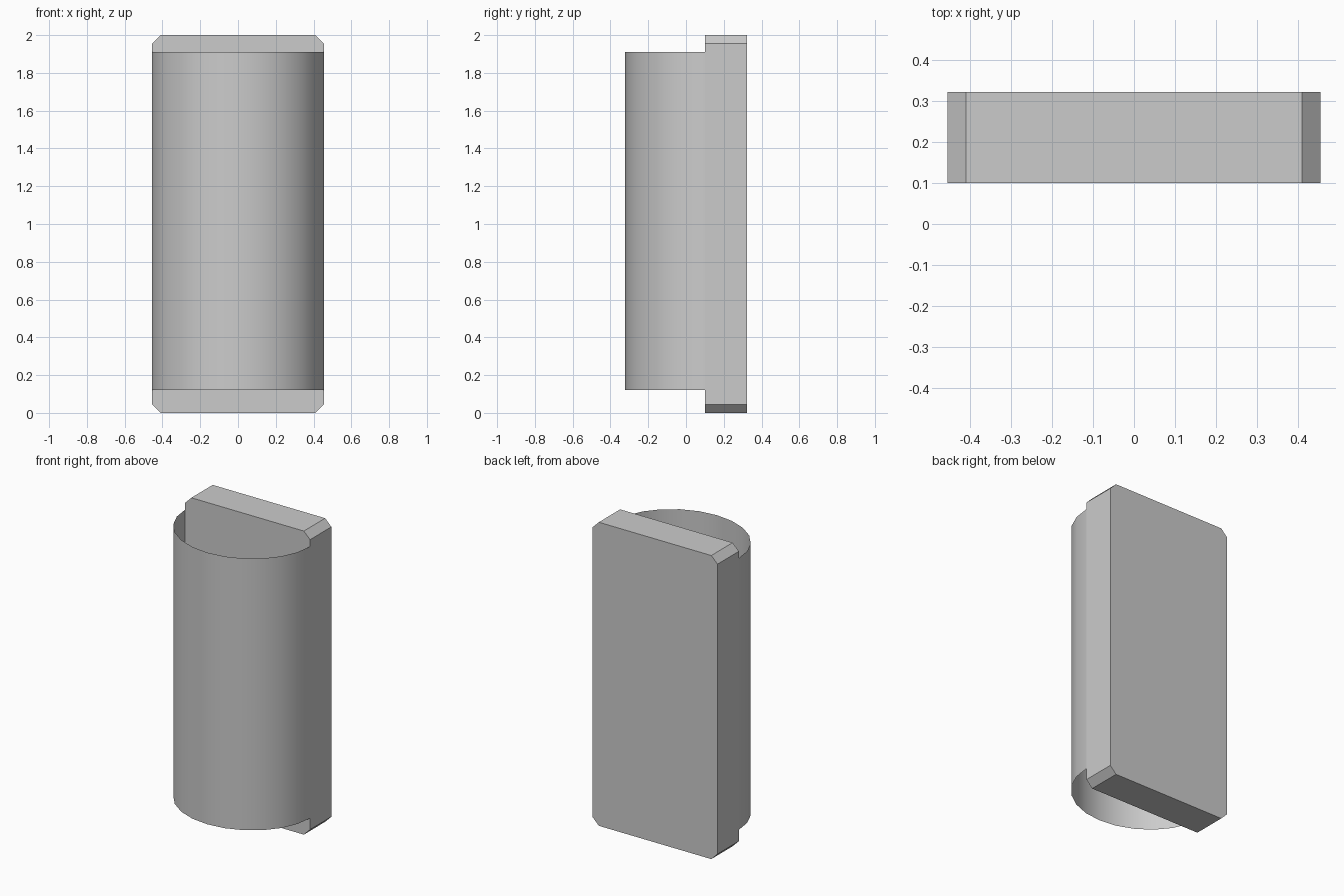
import bpy, bmesh
from math import sin, cos, pi

if "Cube" in bpy.data.objects:
    bpy.data.objects.remove(bpy.data.objects["Cube"])

HW, FRONT, BACK, HEIGHT, CUT = 0.455, 0.10, 0.322, 2.0, 0.045


def make_object(name, bm):
    bmesh.ops.recalc_face_normals(bm, faces=bm.faces)
    mesh = bpy.data.meshes.new(name)
    bm.to_mesh(mesh)
    bm.free()
    obj = bpy.data.objects.new(name, mesh)
    bpy.context.collection.objects.link(obj)
    return obj


def extrude(bm, geom, vec):
    new = bmesh.ops.extrude_face_region(bm, geom=geom)["geom"]
    verts = [g for g in new if isinstance(g, bmesh.types.BMVert)]
    bmesh.ops.translate(bm, verts=verts, vec=vec)


# Back slab: rectangle with four cut corners, extruded in depth
bm = bmesh.new()
inner = HW - CUT
outline = [(-inner, 0), (inner, 0), (HW, CUT), (HW, HEIGHT - CUT),
           (inner, HEIGHT), (-inner, HEIGHT), (-HW, HEIGHT - CUT), (-HW, CUT)]
face = bm.faces.new([bm.verts.new((x, FRONT, z)) for x, z in outline])
extrude(bm, [face], (0, BACK - FRONT, 0))
make_object("back_slab", bm)

# Curved front shell: half-ellipse sheet, open at top and bottom
bm = bmesh.new()
SEGMENTS, Z0, Z1, DEPTH = 12, 0.12, 1.91, 0.422
rows = []
for i in range(SEGMENTS + 1):
    a = pi * i / SEGMENTS
    x, y = -HW * cos(a), FRONT - DEPTH * sin(a)
    rows.append([bm.verts.new((x, y, z)) for z in (Z0, Z1)])
for (a0, a1), (b0, b1) in zip(rows, rows[1:]):
    face = bm.faces.new((a0, b0, b1, a1))
    face.smooth = True
shell = make_object("curved_shell", bm)
# keep the sheet's normals facing outward (front)
if sum(p.normal.y for p in shell.data.polygons) > 0:
    shell.data.flip_normals()
